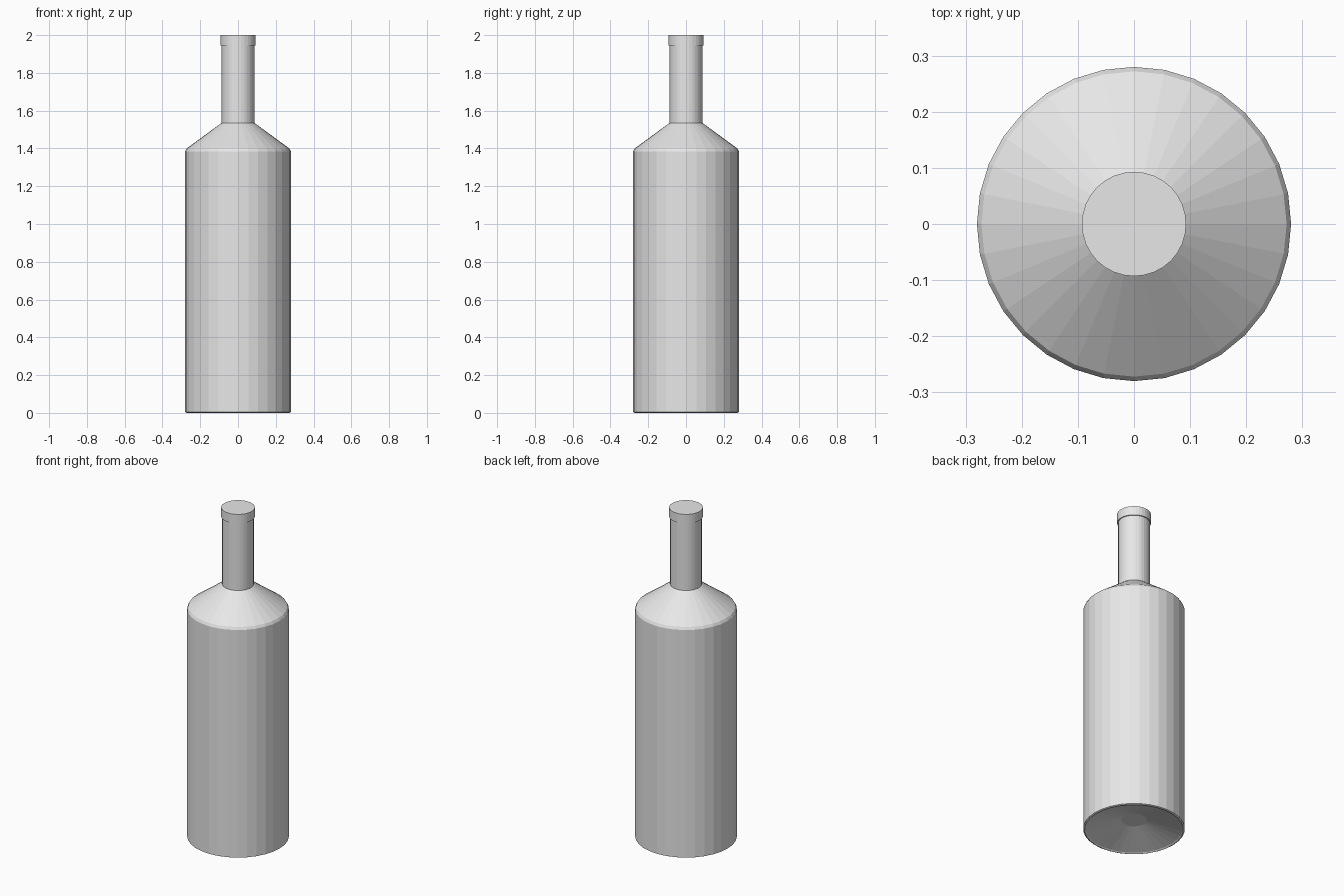
import bpy
import bmesh
from math import cos, sin, tau

SIDES = 32

cube = bpy.data.objects.get("Cube")
if cube:
    bpy.data.objects.remove(cube, do_unlink=True)

grey = bpy.data.materials.new("plain_grey")
grey.use_nodes = True
grey.diffuse_color = (0.8, 0.8, 0.8, 1)
grey.node_tree.nodes["Principled BSDF"].inputs["Base Color"].default_value = (0.8, 0.8, 0.8, 1)


def lathe(name, profile, cap_start=False, cap_end=False):
    """Revolve (radius, height) points around z into a faceted shell."""
    bm = bmesh.new()
    rings = [[bm.verts.new((r * cos(tau * i / SIDES), r * sin(tau * i / SIDES), z))
              for i in range(SIDES)] for r, z in profile]
    for low, high in zip(rings, rings[1:]):
        for i in range(SIDES):
            j = (i + 1) % SIDES
            bm.faces.new((low[i], low[j], high[j], high[i]))
    if cap_start:
        bm.faces.new(rings[0][::-1])
    if cap_end:
        bm.faces.new(rings[-1])
    mesh = bpy.data.meshes.new(name)
    bm.to_mesh(mesh)
    bm.free()
    mesh.materials.append(grey)
    obj = bpy.data.objects.new(name, mesh)
    bpy.context.collection.objects.link(obj)
    return obj


# Body: recessed base, straight wall, small bevel and conical shoulder
lathe("bottle_body", [(0.07, 0.06), (0.265, 0.005), (0.272, 0), (0.28, 0.004),
                      (0.28, 1.385), (0.272, 1.4), (0.087, 1.535)], cap_start=True)

# Neck: straight tube with a slightly wider closed lip
lathe("bottle_neck", [(0.087, 1.535), (0.087, 1.945), (0.093, 1.945), (0.093, 2)],
      cap_end=True)
